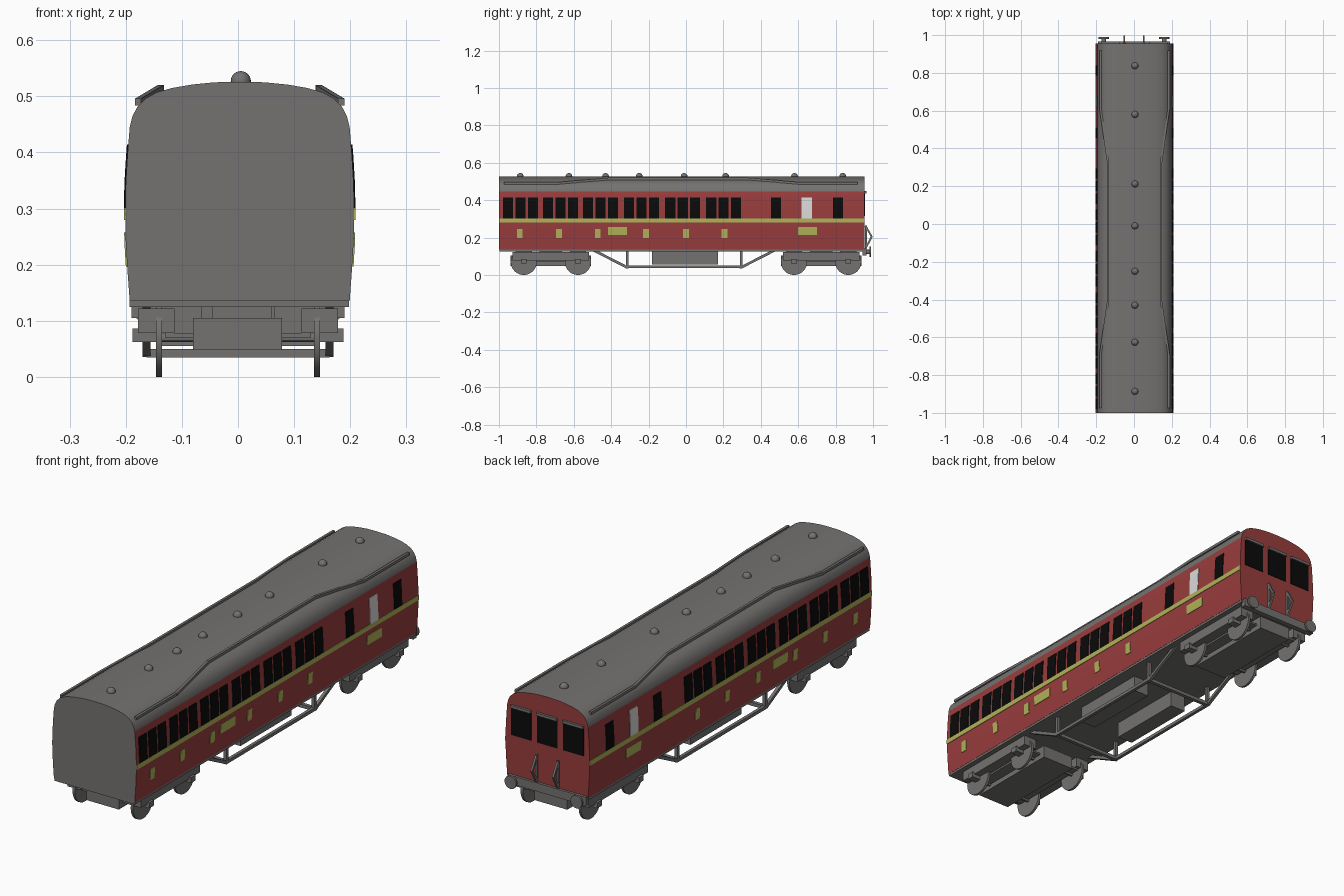
import bpy, bmesh, math
from mathutils import Vector, Matrix

if "Cube" in bpy.data.objects:
    bpy.data.objects.remove(bpy.data.objects["Cube"])


def material(name, rgb):
    m = bpy.data.materials.new(name)
    m.diffuse_color = (*rgb, 1)
    m.use_nodes = True
    m.node_tree.nodes["Principled BSDF"].inputs["Base Color"].default_value = m.diffuse_color
    return m


GREY = material("grey", (0.175, 0.17, 0.165))
RED = material("crimson", (0.32, 0.046, 0.046))
LIME = material("lime yellow", (0.44, 0.45, 0.10))
BLACK = material("black glass", (0.003, 0.003, 0.003))
WHITE = material("white glass", (0.70, 0.70, 0.70))

CX = 0.003                 # the body sits a hair off centre
FRONT, BACK = -1.0, 0.955  # body ends
EAVES = 0.445
# half cross-section (half width, height), floor to roof crown
SECTION = [(0.196, 0.135), (0.200, 0.19), (0.203, 0.24), (0.204, 0.29), (0.203, 0.345),
           (0.200, 0.395), (0.196, EAVES), (0.191, 0.465), (0.182, 0.482), (0.168, 0.496),
           (0.148, 0.507), (0.12, 0.515), (0.085, 0.521), (0.045, 0.525), (0.0, 0.526)]


def half_width(z):
    for (x0, z0), (x1, z1) in zip(SECTION, SECTION[1:]):
        if z0 <= z <= z1:
            return x0 + (x1 - x0) * (z - z0) / (z1 - z0)
    return SECTION[0][0]


def finish(name, bm, *mats):
    bmesh.ops.recalc_face_normals(bm, faces=bm.faces)
    me = bpy.data.meshes.new(name)
    bm.to_mesh(me)
    bm.free()
    for m in mats:
        me.materials.append(m)
    ob = bpy.data.objects.new(name, me)
    bpy.context.collection.objects.link(ob)
    return ob


def extrude(name, profile, y0, y1, *mats):
    """Extrude a closed x-z profile along y."""
    bm = bmesh.new()
    a = [bm.verts.new((x, y0, z)) for x, z in profile]
    b = [bm.verts.new((x, y1, z)) for x, z in profile]
    bm.faces.new(a)
    bm.faces.new(b)
    n = len(a)
    for i in range(n):
        j = (i + 1) % n
        bm.faces.new((a[i], a[j], b[j], b[i]))
    return finish(name, bm, *mats)


def box(name, x0, x1, y0, y1, z0, z1, mat=GREY):
    return extrude(name, [(x0, z0), (x1, z0), (x1, z1), (x0, z1)], y0, y1, mat)


def bars(name, points, w, h):
    """Rectangular bars joining successive points."""
    bm = bmesh.new()
    for p, q in zip(points, points[1:]):
        p, q = Vector(p), Vector(q)
        d = q - p
        rot = d.to_track_quat('Y', 'Z' if abs(d.normalized().z) < 0.95 else 'X').to_matrix().to_4x4()
        m = Matrix.Translation((p + q) / 2) @ rot @ Matrix.Diagonal((w, d.length + h * 0.5, h, 1))
        bmesh.ops.create_cube(bm, size=1, matrix=m)
    return finish(name, bm, GREY)


def disc(name, centre, r, depth, axis, segs=32):
    bm = bmesh.new()
    rot = Matrix.Rotation(math.pi / 2, 4, 'Y' if axis == 'X' else 'X')
    bmesh.ops.create_cone(bm, cap_ends=True, segments=segs, radius1=r, radius2=r, depth=depth,
                          matrix=Matrix.Translation(centre) @ rot)
    return finish(name, bm, GREY)


def side_panel(name, y0, y1, z0, z1, mat):
    """Thin plate following the curve of both body sides."""
    zs = [z0] + [z for _, z in SECTION if z0 < z < z1] + [z1]
    for s in (-1, 1):
        outer = [(CX + s * (half_width(z) + 0.0025), z) for z in zs]
        inner = [(CX + s * (half_width(z) - 0.002), z) for z in reversed(zs)]
        extrude(name, outer + inner, y0, y1, mat)


# body shell: red sides and back end, grey roof and front end
shell = [(CX + x, z) for x, z in SECTION] + [(CX - x, z) for x, z in reversed(SECTION[:-1])]
body = extrude("body_shell", shell, FRONT, BACK, GREY, RED)
for f in body.data.polygons:
    if f.normal.y > 0.9 or (abs(f.normal.y) < 0.5 and 0.136 < f.center.z < EAVES):
        f.material_index = 1

# waist stripe, side windows and door plates
side_panel("waist_stripe", FRONT, BACK, 0.28, 0.301, LIME)
for start in (-0.979, -0.765, -0.551, -0.332, -0.112, 0.107):
    for i in range(3):
        y = start + i * 0.0665
        side_panel("side_window", y, y + 0.055, 0.301, 0.414, BLACK)
for y in (0.454, 0.786):
    side_panel("van_window", y, y + 0.054, 0.301, 0.414, BLACK)
side_panel("white_window", 0.618, 0.674, 0.301, 0.414, WHITE)
for y in (-0.888, -0.679, -0.471, -0.214, 0.0, 0.206):
    side_panel("small_plate", y - 0.015, y + 0.015, 0.197, 0.247, LIME)
for y in (-0.366, 0.65):
    side_panel("wide_plate", y - 0.051, y + 0.051, 0.215, 0.257, LIME)

# back end windows with hoods
for x in (-0.127, 0.0, 0.127):
    box("end_window", CX + x - 0.049, CX + x + 0.049, BACK - 0.002, BACK + 0.003, 0.315, 0.436, BLACK)
    box("window_hood", CX + x - 0.049, CX + x + 0.049, BACK - 0.002, BACK + 0.010, 0.436, 0.448)

# roof vents
for y in (0.838, 0.58, 0.212, -0.01, -0.25, -0.43, -0.626, -0.886):
    bm = bmesh.new()
    bmesh.ops.create_uvsphere(bm, u_segments=20, v_segments=12, radius=0.018,
                              matrix=Matrix.Translation((0.005, y, 0.527)))
    finish("roof_vent", bm, GREY)

# cranked rain strips along the roof
for s in (-1, 1):
    path = [(0.181, -0.97, 0.49), (0.181, -0.69, 0.49), (0.141, -0.414, 0.514),
            (0.141, 0.33, 0.514), (0.181, 0.61, 0.49), (0.181, 0.915, 0.49)]
    bars("rain_strip", [(CX + s * x, y, z) for x, y, z in path], 0.011, 0.012)

# floor frame and back buffer beam
box("floor_frame", -0.193, 0.198, FRONT + 0.003, BACK - 0.003, 0.125, 0.14)
box("buffer_beam", -0.19, 0.19, 0.943, 0.966, 0.105, 0.142)

for s in (-1, 1):
    # buffers and end pipes
    disc("buffer_shaft", (s * 0.16, 0.97, 0.123), 0.012, 0.03, 'Y', 16)
    disc("buffer_head", (s * 0.16, 0.985, 0.123), 0.028, 0.009, 'Y', 24)
    x = s * 0.052
    bars("end_pipe", [(x, 0.96, 0.262), (x, 0.993, 0.205), (x, 0.962, 0.145),
                      (x, 0.962, 0.262)], 0.009, 0.009)
    # truss under the frame
    x = s * 0.163
    bars("truss", [(x, -0.49, 0.13), (x, -0.32, 0.043), (x, 0.30, 0.043), (x, 0.47, 0.13)], 0.014, 0.014)
    for y in (-0.315, 0.295):
        bars("truss_post", [(x, y, 0.043), (x, y, 0.128)], 0.014, 0.014)
    # equipment box
    box("equipment_box", min(s * 0.065, s * 0.14), max(s * 0.065, s * 0.14), -0.183, 0.17, 0.055, 0.128)

for y in (-0.315, 0.295):
    box("truss_crossbar", -0.163, 0.163, y - 0.008, y + 0.008, 0.035, 0.05)

# bogies
for by in (-0.7225, 0.7225):
    box("bogie_centre", -0.08, 0.078, by - 0.215, by + 0.215, 0.048, 0.105)
    box("bogie_bolster", -0.045, 0.06, by - 0.06, by + 0.06, 0.10, 0.128)
    box("bogie_plate", -0.13, 0.13, by - 0.19, by + 0.19, 0.07, 0.078)
    for s in (-1, 1):
        a, b = sorted((s * 0.113, s * 0.178))
        box("bogie_side", a, b, by - 0.205, by + 0.205, 0.078, 0.122)
        for wy in (by - 0.145, by + 0.145):
            disc("wheel", (s * 0.141, wy, 0.07), 0.07, 0.011, 'X')
            a, b = sorted((s * 0.14, s * 0.188))
            box("axle_box", a, b, wy - 0.016, wy + 0.016, 0.062, 0.086)
    for wy in (by - 0.145, by + 0.145):
        disc("axle", (0, wy, 0.07), 0.008, 0.28, 'X', 12)

# smooth rounded surfaces, keep hard edges
for ob in bpy.data.objects:
    ob.select_set(True)
bpy.context.view_layer.objects.active = body
bpy.ops.object.shade_smooth_by_angle(angle=math.radians(30))
